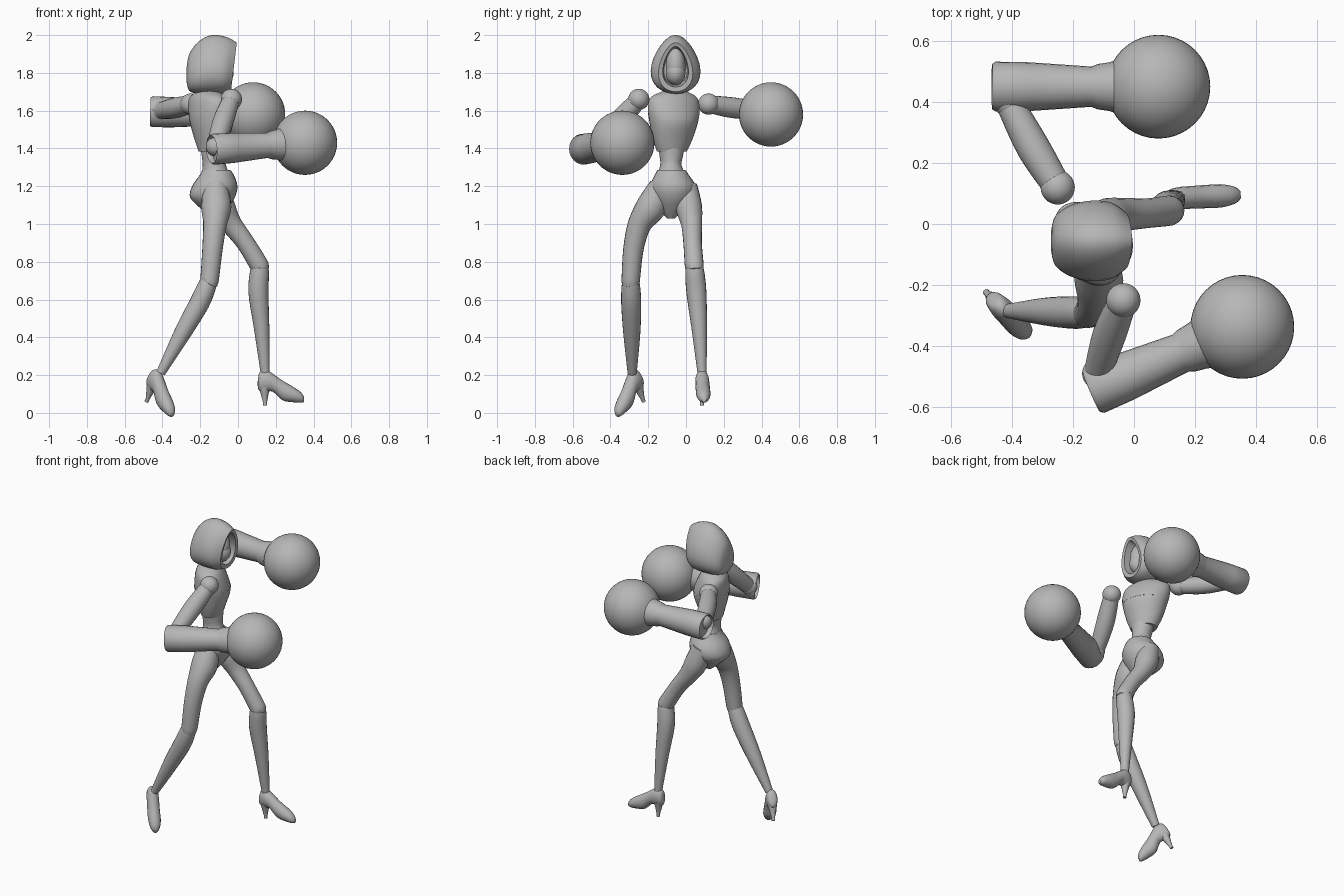
import bpy, bmesh, math
from mathutils import Vector, Matrix

cube = bpy.data.objects.get("Cube")
if cube:
    bpy.data.objects.remove(cube, do_unlink=True)

grey = bpy.data.materials.new("plain grey")
grey.use_nodes = True
colour = (0.47, 0.47, 0.47, 1)
grey.diffuse_color = colour
grey.node_tree.nodes["Principled BSDF"].inputs["Base Color"].default_value = colour


def finish(name, bm, angle=40):
    bmesh.ops.recalc_face_normals(bm, faces=bm.faces)
    mesh = bpy.data.meshes.new(name)
    bm.to_mesh(mesh)
    bm.free()
    mesh.materials.append(grey)
    ob = bpy.data.objects.new(name, mesh)
    bpy.context.collection.objects.link(ob)
    bpy.ops.object.select_all(action="DESELECT")
    ob.select_set(True)
    bpy.context.view_layer.objects.active = ob
    bpy.ops.object.shade_smooth_by_angle(angle=math.radians(angle))
    return ob


def smooth_path(keys, steps):
    """Catmull-Rom interpolation of tuples."""
    out = []
    for i in range(len(keys) - 1):
        a, b, c, d = (keys[max(i - 1, 0)], keys[i], keys[i + 1],
                      keys[min(i + 2, len(keys) - 1)])
        for s in range(steps):
            t = s / steps
            out.append([q + t / 2 * (r - p + t * (2 * p - 5 * q + 4 * r - e
                        + t * (3 * (q - r) + e - p)))
                        for p, q, r, e in zip(a, b, c, d)])
    return out + [list(keys[-1])]


def loft(name, rings, angle=40):
    bm = bmesh.new()
    loops = [[bm.verts.new(p) for p in ring] for ring in rings]
    n = len(loops[0])
    for a, b in zip(loops, loops[1:]):
        for i in range(n):
            j = (i + 1) % n
            bm.faces.new((a[i], a[j], b[j], b[i]))
    bm.faces.new(loops[0])
    bm.faces.new(loops[-1])
    return finish(name, bm, angle)


def angles(n):
    return [2 * math.pi * i / n for i in range(n)]


def tube(name, keys, steps=4, n=20):
    """Round limb; keys are x, y, z, radius."""
    pts = smooth_path(keys, steps)
    whole = (Vector(keys[-1][:3]) - Vector(keys[0][:3])).normalized()
    ref = Vector((1, 0, 0)) if abs(whole.z) > 0.7 else Vector((0, 0, 1))
    rings = []
    for i, p in enumerate(pts):
        tan = Vector(pts[min(i + 1, len(pts) - 1)][:3]) - Vector(pts[max(i - 1, 0)][:3])
        u = tan.cross(ref).normalized()
        v = tan.cross(u).normalized()
        rings.append([Vector(p[:3]) + p[3] * (u * math.cos(t) + v * math.sin(t))
                      for t in angles(n)])
    return loft(name, rings)


def body(name, keys, steps=4):
    """Upright oval loft; keys are z, x, y, half depth, half width, yaw."""
    rings = []
    for z, x, y, d, w, yaw in smooth_path(keys, steps):
        turn = Matrix.Rotation(math.radians(yaw), 3, "Z")
        rings.append([Vector((x, y, z)) + turn @ Vector((d * math.cos(t), w * math.sin(t), 0))
                      for t in angles(28)])
    return loft(name, rings)


def ball(name, centre, size):
    bm = bmesh.new()
    bmesh.ops.create_uvsphere(bm, u_segments=40, v_segments=24, radius=1)
    size = size if isinstance(size, tuple) else (size,) * 3
    bm.transform(Matrix.Translation(centre) @ Matrix.Diagonal((*size, 1)))
    return finish(name, bm)


# Torso
body("waist", [(1.24, -.115, -.075, .08, .085, 0), (1.31, -.125, -.08, .062, .057, 8),
               (1.36, -.13, -.078, .062, .062, 16), (1.45, -.135, -.075, .07, .08, 24)])
body("pelvis", [(1.03, -.115, -.08, .02, .02, 0), (1.08, -.125, -.075, .07, .07, 0),
                (1.14, -.135, -.07, .118, .115, 0), (1.20, -.123, -.07, .12, .122, 0),
                (1.26, -.112, -.075, .09, .09, 0), (1.285, -.115, -.077, .075, .075, 0)])
body("jacket", [(1.385, -.14, -.075, .066, .082, 24), (1.45, -.14, -.07, .085, .11, 28),
                (1.54, -.14, -.065, .108, .135, 30), (1.61, -.15, -.065, .10, .148, 30),
                (1.67, -.16, -.065, .08, .135, 30), (1.705, -.16, -.06, .05, .06, 30)])
body("jacket_seam", [(1.553, -.141, -.065, .11, .138, 30), (1.56, -.142, -.065, .11, .139, 30)], 1)
body("neck", [(1.66, -.14, -.06, .05, .06, 20), (1.72, -.13, -.057, .035, .038, 10),
              (1.80, -.11, -.055, .035, .035, 0)])

# Head and open hood, facing +x
ball("face", (-.09, -.055, 1.835), (.062, .052, .10))
ball("mask", (-.085, -.055, 1.80), (.062, .052, .065))
hood_keys = [(-.272, .03, 1.75, 1.83, 0), (-.258, .078, 1.705, 1.90, 0), (-.21, .112, 1.69, 1.965, 0),
             (-.14, .127, 1.688, 2.0, 0), (-.07, .12, 1.69, 1.99, .06), (-.022, .088, 1.70, 1.96, .12)]
hood_rings = smooth_path(hood_keys, 4) + [[-.026, .066, 1.725, 1.94, .12], [-.11, .06, 1.74, 1.925, .1]]
loft("hood", [[(x + tilt * ((lo + hi) / 2 - 1.83 + (hi - lo) / 2 * math.sin(t)),
                -.055 + w * math.cos(t) * (1 - .28 * math.sin(t)),
                (lo + hi) / 2 + (hi - lo) / 2 * math.sin(t)) for t in angles(28)]
              for x, w, lo, hi, tilt in hood_rings])


def arm(side, shoulder, mid, elbow, cuff_start, fist):
    """Upper arm, hollow-ended forearm, flared cuff and round fist."""
    ball(side + "_shoulder", shoulder, .056)
    tube(side + "_upper_arm", [(*shoulder, .046), (*mid, .055), (*elbow, .045)])
    ball(side + "_elbow", elbow, .05)
    start, end = Vector(cuff_start), Vector(fist)
    length = (end - start).length
    profile = [(.03, .05), (.03, .07), (0, .074), (.012, .082), (.12, .08), (length - .22, .066),
               (length - .20, .074), (length - .16, .08), (length - .10, .10)]
    # Profile is built along x, then turned onto the arm direction
    turn = (end - start).to_track_quat("X", "Z")
    loft(side + "_forearm", [[start + turn @ Vector((u, r * math.cos(t), r * math.sin(t)))
                              for t in angles(24)] for u, r in profile])
    ball(side + "_fist", fist, .17)


arm("left", (-.25, .12, 1.635), (-.33, .25, 1.615), (-.41, .40, 1.60),
    (-.465, .45, 1.595), (.08, .45, 1.58))
arm("right", (-.035, -.25, 1.66), (-.08, -.36, 1.54), (-.12, -.49, 1.41),
    (-.14, -.548, 1.395), (.355, -.337, 1.43))

# Legs
tube("left_thigh", [(-.12, 0, 1.20, .06), (-.085, .015, 1.09, .07), (-.035, .03, 1.0, .056),
                    (.04, .035, .9, .049), (.11, .043, .785, .05), (.115, .044, .77, .047)])
tube("left_shin", [(.11, .043, .79, .04), (.114, .046, .75, .05), (.108, .055, .64, .053),
                   (.125, .07, .45, .041), (.144, .085, .21, .024)])
tube("right_thigh", [(-.12, -.13, 1.20, .065), (-.115, -.185, 1.09, .08), (-.122, -.245, 1.0, .063),
                     (-.135, -.278, .87, .054), (-.15, -.292, .71, .049), (-.155, -.292, .69, .046)])
tube("right_shin", [(-.145, -.292, .72, .04), (-.165, -.292, .67, .049), (-.205, -.29, .58, .053),
                    (-.295, -.287, .42, .045), (-.41, -.285, .21, .024)])


def shoe(side, ankle, yaw, pitch):
    """Pointed pump with a slim heel, ankle at the local origin."""
    place = (Matrix.Translation(ankle) @ Matrix.Rotation(math.radians(yaw), 4, "Z")
             @ Matrix.Rotation(math.radians(pitch), 4, "Y"))
    # Keys are forward, bottom, top, half width
    keys = [(-.04, -.085, -.04, .012), (-.03, -.10, 0, .028), (.005, -.105, .012, .036),
            (.04, -.105, -.01, .037), (.09, -.15, -.045, .038), (.14, -.16, -.075, .038),
            (.185, -.163, -.105, .028), (.205, -.16, -.13, .012)]
    loft(side + "_shoe", [[place @ Vector((u, w * math.cos(t), (lo + hi) / 2 + (hi - lo) / 2 * math.sin(t)))
                           for t in angles(16)] for u, lo, hi, w in smooth_path(keys, 3)])
    heel = [(-.005, -.08, .03), (-.004, -.12, .02), (-.002, -.16, .011), (-.002, -.178, .011)]
    loft(side + "_heel", [[place @ Vector((u + r * math.cos(t), r * math.sin(t), z))
                           for t in angles(12)] for u, z, r in heel])


shoe("left", (.145, .085, .217), 3, 0)
shoe("right", (-.425, -.285, .215), -46, 28)
